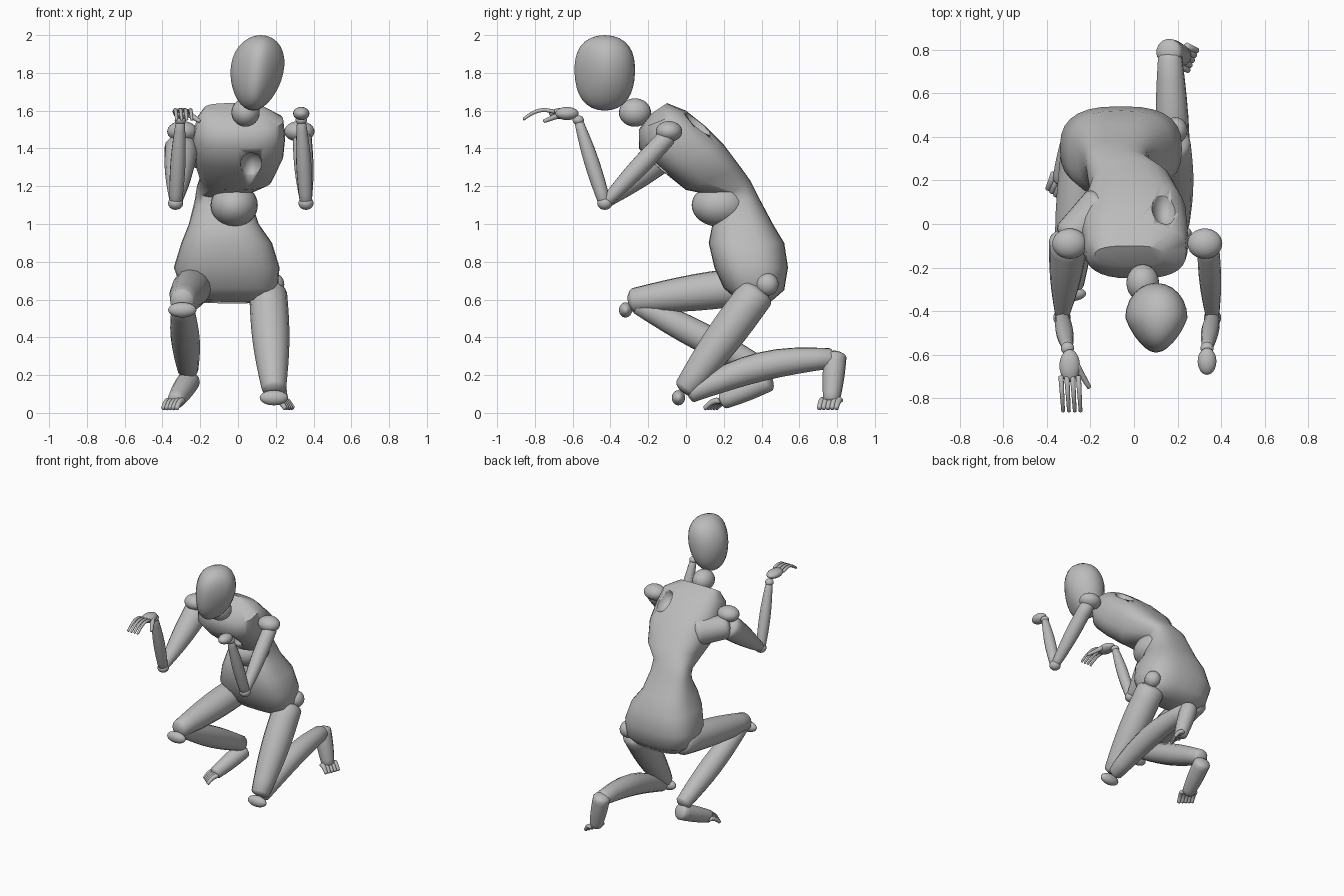
import bpy
import bmesh
import math
from mathutils import Vector

if "Cube" in bpy.data.objects:
    bpy.data.objects.remove(bpy.data.objects["Cube"], do_unlink=True)

shade = (0.5, 0.5, 0.5, 1)
grey = bpy.data.materials.new("plain_grey")
grey.use_nodes = True
grey.diffuse_color = shade
grey.node_tree.nodes["Principled BSDF"].inputs["Base Color"].default_value = shade


def finish(name, bm):
    """Turn a bmesh into a shaded, coloured object."""
    bmesh.ops.recalc_face_normals(bm, faces=bm.faces)
    mesh = bpy.data.meshes.new(name)
    bm.to_mesh(mesh)
    bm.free()
    mesh.materials.append(grey)
    part = bpy.data.objects.new(name, mesh)
    bpy.context.collection.objects.link(part)
    bpy.ops.object.select_all(action='DESELECT')
    part.select_set(True)
    bpy.context.view_layer.objects.active = part
    bpy.ops.object.shade_smooth_by_angle(angle=math.radians(50))
    return part


def skin(name, rings):
    """Bridge rings of points into a closed tube."""
    bm = bmesh.new()
    loops = [[bm.verts.new(point) for point in ring] for ring in rings]
    for lower, upper in zip(loops, loops[1:]):
        for i in range(len(lower)):
            bm.faces.new((lower[i - 1], lower[i], upper[i], upper[i - 1]))
    bm.faces.new(loops[0])
    bm.faces.new(loops[-1])
    return finish(name, bm)


def circle(count):
    return [(math.cos(math.tau * k / count), math.sin(math.tau * k / count))
            for k in range(count)]


def section(front, back, right, left):
    """Rounded box outline from a front (y, z) point to a back one."""
    middle = (right + left) / 2
    near, far = Vector((middle, *front)), Vector((middle, *back))
    half_width = Vector(((left - right) / 2, 0, 0))
    outline = []
    for c, s in circle(28):
        u = math.copysign(abs(c) ** 0.75, c)
        v = math.copysign(abs(s) ** 0.75, s)
        outline.append((near + far) / 2 + half_width * u + (far - near) / 2 * v)
    return outline


def limb(name, start, end, start_radius, end_radius, bulge=0.0, rise=0.0):
    """Tapered tube with rounded ends, a swelling and an upward bow."""
    start, end = Vector(start), Vector(end)
    axis = (end - start).normalized()
    side = axis.orthogonal().normalized()
    up = axis.cross(side)
    steps = 8
    rings = []
    for i in range(-2, steps + 3):
        f = min(max(i / steps, 0), 1)
        swell = math.sin(math.pi * f)
        radius = start_radius + (end_radius - start_radius) * f + bulge * swell
        centre = start.lerp(end, f) + Vector((0, 0, rise * swell))
        beyond = min(i, 0) + max(i - steps, 0)
        centre += axis * radius * 0.2 * beyond
        radius *= 1 - 0.15 * beyond * beyond
        rings.append([centre + (side * c + up * s) * radius for c, s in circle(14)])
    return skin(name, rings)


def ball(name, centre, size, warp=None):
    bm = bmesh.new()
    bmesh.ops.create_uvsphere(bm, u_segments=24, v_segments=16, radius=1)
    for vert in bm.verts:
        if warp:
            vert.co = warp(*vert.co)
    bmesh.ops.scale(bm, verts=bm.verts, vec=size)
    bmesh.ops.translate(bm, verts=bm.verts, vec=centre)
    return finish(name, bm)


def fan(name, count, root, spread, reach, radius, rise):
    """Row of fingers or toes spread to both sides of a root point."""
    root, spread, reach = Vector(root), Vector(spread), Vector(reach)
    for k in range(count):
        base = root + spread * (2 * k / (count - 1) - 1)
        limb(f"{name}_{k + 1}", base, base + reach, radius, radius * 0.7, rise=rise)


def arm(label, side, root, root_radius):
    """Arm folded at the elbow, the forearm pointing up."""
    shift = 0.015
    elbow = Vector((shift + 0.345 * side, -0.43, 1.11))
    wrist = Vector((shift + 0.32 * side, -0.57, 1.55))
    ball(label + "_shoulder", (shift + 0.31 * side, -0.09, 1.49), (0.08, 0.07, 0.055))
    limb(label + "_upper_arm", root, elbow, root_radius, 0.03, bulge=0.01)
    ball(label + "_elbow", elbow, (0.04, 0.04, 0.035))
    limb(label + "_forearm", elbow, wrist, 0.033, 0.023, bulge=0.012)
    ball(label + "_wrist", wrist, (0.03, 0.03, 0.025))
    return wrist


def leg(label, hip, knee, ankle, heel, sole, spread, reach, rise):
    """Thigh, kneecap, calf, foot and toes between given joints."""
    knee = Vector(knee)
    limb(label + "_thigh", hip, knee, 0.1, 0.065, bulge=0.015)
    ball(label + "_knee", knee + Vector((0, -0.04, -0.05)), (0.075, 0.035, 0.04))
    limb(label + "_calf", knee + Vector((0, 0.03, -0.02)), ankle, 0.055, 0.055,
         bulge=0.022, rise=rise)
    limb(label + "_foot", heel, sole, 0.06, 0.045, bulge=0.005)
    fan(label + "_toe", 5, sole, spread, reach, 0.018, 0.01)


# Torso: one leaning shell from crotch to neck base, chest overhanging the waist
torso = skin("torso", [
    section(front=(0.27, 0.6), back=(0.44, 0.58), right=-0.22, left=0.16),
    section(front=(0.2, 0.66), back=(0.52, 0.65), right=-0.3, left=0.21),
    section(front=(0.15, 0.77), back=(0.54, 0.77), right=-0.34, left=0.22),
    section(front=(0.12, 0.9), back=(0.52, 0.9), right=-0.3, left=0.18),
    section(front=(0.14, 1), back=(0.46, 1), right=-0.26, left=0.11),
    section(front=(0.2, 1.09), back=(0.38, 1.15), right=-0.23, left=0.07),
    section(front=(0.2, 1.14), back=(0.34, 1.23), right=-0.22, left=0.07),
    section(front=(0, 1.18), back=(0.29, 1.3), right=-0.2, left=0.18),
    section(front=(-0.15, 1.3), back=(0.2, 1.42), right=-0.24, left=0.24),
    section(front=(-0.25, 1.4), back=(0.1, 1.52), right=-0.24, left=0.25),
    section(front=(-0.25, 1.5), back=(0, 1.6), right=-0.22, left=0.24),
    section(front=(-0.19, 1.58), back=(-0.1, 1.64), right=-0.18, left=0.14)])

# Hollows in the chest and in the back
for name, centre in (("chest_hollow", (0.07, -0.18, 1.3)),
                     ("back_hollow", (0.14, 0.09, 1.55))):
    cutter = ball(name, centre, (0.06, 0.1, 0.085))
    cutter.hide_render = True
    cutter.hide_viewport = True
    cut = torso.modifiers.new(name, 'BOOLEAN')
    cut.operation = 'DIFFERENCE'
    cut.object = cutter

ball("abdomen", (-0.02, 0.18, 1.1), (0.125, 0.15, 0.115))
ball("neck", (0.04, -0.27, 1.59), (0.075, 0.085, 0.075))


def head_shape(x, y, z):
    """Egg with a narrow chin and a ridge down the face."""
    width = (1 + 0.15 * z) * (1 - 0.35 * max(0, -y))
    return Vector((x * width + 0.15 * z, y * (1 + 0.2 * z * z + 0.05 * z), z))


ball("head", (0.1, -0.43, 1.8), (0.14, 0.16, 0.2), head_shape)

# Left arm ends in a plain rounded hand
wrist = arm("left", 1, (0.34, -0.1, 1.46), 0.05)
ball("left_hand", wrist + Vector((0, -0.06, 0.035)), (0.043, 0.062, 0.035))

# Right arm blends into the back and has an open hand
limb("right_shoulder_blade", (-0.15, 0.08, 1.38), (-0.29, -0.06, 1.4), 0.1, 0.085)
wrist = arm("right", -1, (-0.3, -0.08, 1.4), 0.09)
palm = wrist + Vector((0.01, -0.08, 0.035))
ball("right_palm", palm, (0.047, 0.075, 0.03))
fan("right_finger", 4, palm + Vector((0, -0.05, 0.01)), (0.04, 0, 0),
    (0.01, -0.16, -0.04), 0.012, 0.025)
limb("right_thumb", palm + Vector((0.03, 0, 0)), palm + Vector((0.09, -0.1, -0.04)),
     0.018, 0.01)

# Left leg kneels, right leg has its knee raised
ball("left_hip", (0.19, 0.43, 0.68), (0.055, 0.06, 0.06))
leg("left", hip=(0.16, 0.37, 0.63), knee=(0.19, 0, 0.13), ankle=(0.165, 0.77, 0.29),
    heel=(0.16, 0.79, 0.3), sole=(0.22, 0.77, 0.07),
    spread=(0.02, 0.045, 0), reach=(0.05, -0.02, -0.045), rise=0.045)
leg("right", hip=(-0.23, 0.38, 0.68), knee=(-0.295, -0.28, 0.595),
    ankle=(-0.265, 0.41, 0.23), heel=(-0.26, 0.43, 0.17), sole=(-0.33, 0.2, 0.065),
    spread=(0.035, -0.03, 0), reach=(-0.03, -0.07, -0.04), rise=0)
